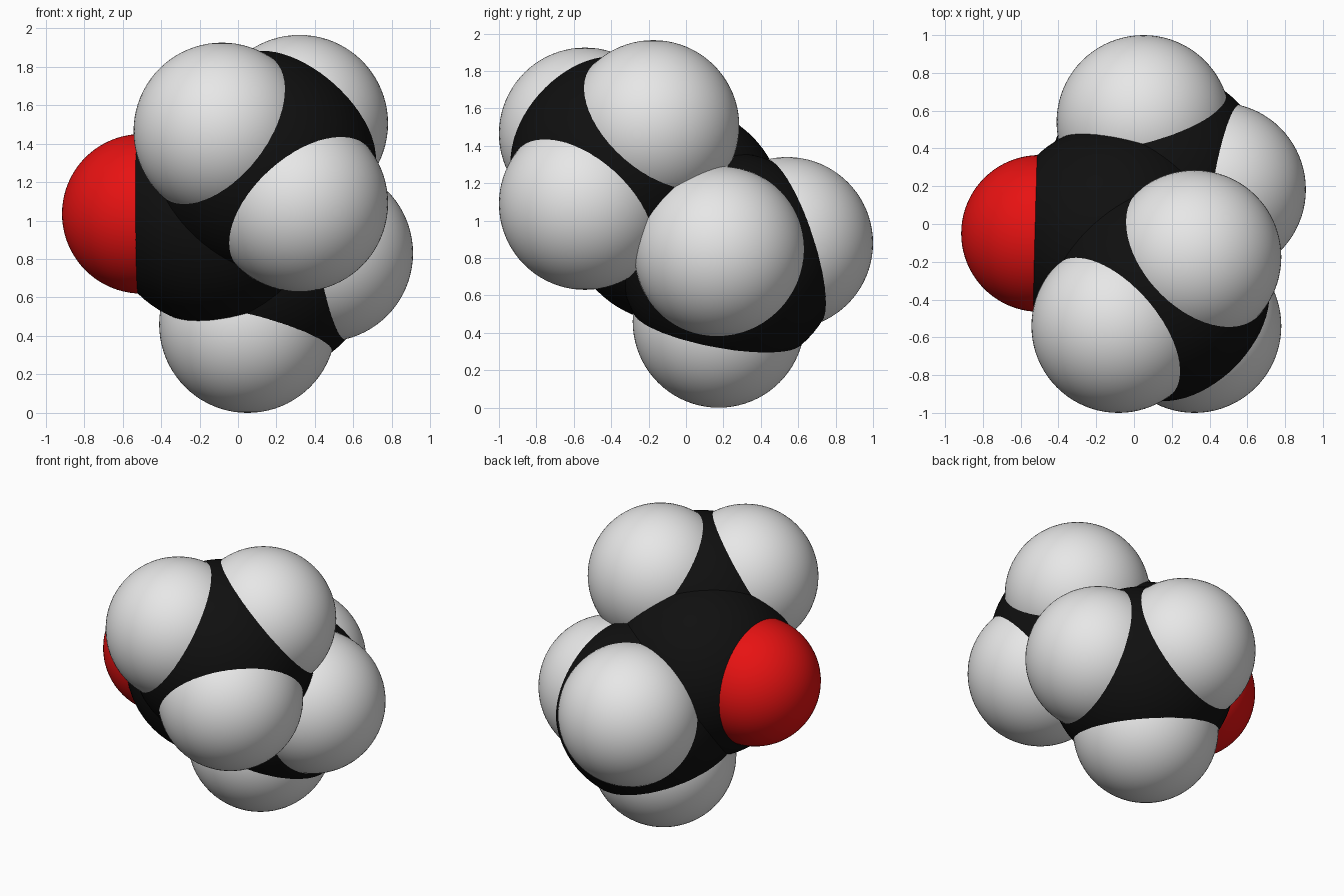
import bpy

old = bpy.data.objects.get("Cube")
if old:
    bpy.data.objects.remove(old, do_unlink=True)


def material(name, color):
    m = bpy.data.materials.new(name)
    m.diffuse_color = color
    m.use_nodes = True
    m.node_tree.nodes["Principled BSDF"].inputs["Base Color"].default_value = color
    return m


white = material("light grey", (0.8, 0.8, 0.8, 1))
black = material("black", (0.005, 0.005, 0.005, 1))
red = material("red", (0.8, 0.006, 0.006, 1))


def ball(name, center, radius, mat):
    bpy.ops.mesh.primitive_uv_sphere_add(segments=80, ring_count=40,
                                         radius=radius, location=center)
    ob = bpy.context.object
    ob.name = name
    ob.data.materials.append(mat)
    bpy.ops.object.shade_smooth()


CARBON, HYDROGEN, OXYGEN = 0.585, 0.46, 0.415

# Central carbon with the oxygen on its right
ball("center_carbon", (-0.11, -0.06, 1.037), CARBON, black)
ball("oxygen", (-0.5, -0.05, 1.035), OXYGEN, red)

# Two end groups: a carbon carrying three hydrogens each
groups = {
    "front": ((0.133, -0.354, 1.297),
              [(-0.083, -0.54, 1.465), (0.32, -0.175, 1.505), (0.32, -0.54, 1.09)]),
    "back": ((0.131, 0.235, 0.779),
             [(0.05, 0.175, 0.46), (0.05, 0.54, 0.88), (0.45, 0.183, 0.83)]),
}
for side, (carbon, hydrogens) in groups.items():
    ball(side + "_carbon", carbon, CARBON, black)
    for i, center in enumerate(hydrogens, 1):
        ball(f"{side}_hydrogen_{i}", center, HYDROGEN, white)
